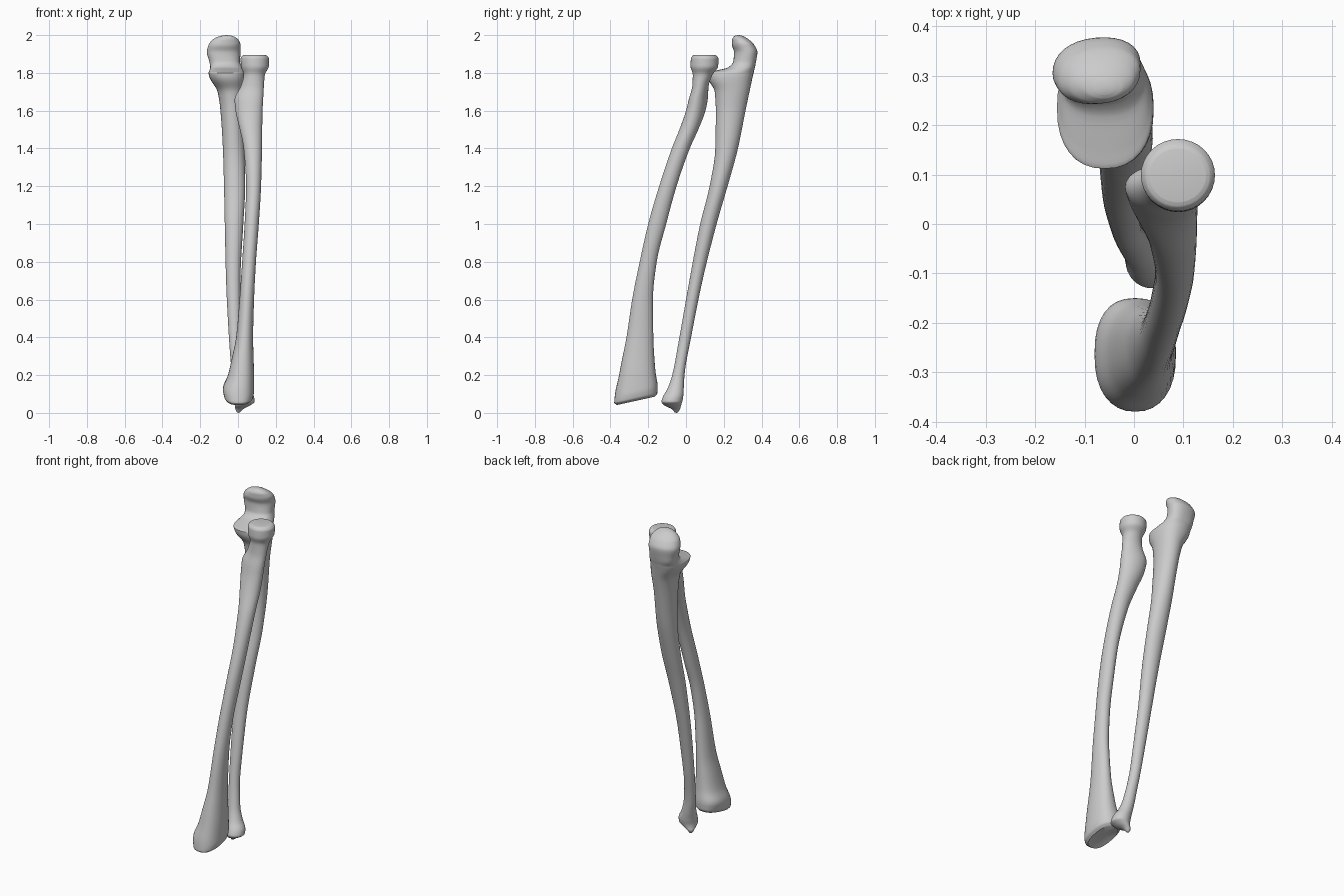
import bpy, bmesh, math

SIDES = 32
STEPS = 5  # rings between two listed sections


def slopes(t, v):
    """Shape-preserving tangents, so the interpolation never overshoots."""
    d = [(v[i + 1] - v[i]) / (t[i + 1] - t[i]) for i in range(len(t) - 1)]
    m = [d[0]]
    for a, b in zip(d, d[1:]):
        m.append(2 * a * b / (a + b) if a * b > 0 else 0)
    return m + [d[-1]]


def resample(rows):
    """Smoothly interpolate the sections along z."""
    t = [r[0] for r in rows]
    cols = list(zip(*rows))
    tang = [slopes(t, c) for c in cols]
    out = []
    for i in range(len(rows) - 1):
        h = t[i + 1] - t[i]
        for k in range(STEPS):
            s = k / STEPS
            a, b = 2 * s**3 - 3 * s**2 + 1, s**3 - 2 * s**2 + s
            c, d = 3 * s**2 - 2 * s**3, s**3 - s**2
            out.append([a * v[i] + b * h * m[i] + c * v[i + 1] + d * h * m[i + 1]
                        for v, m in zip(cols, tang)])
    return out + [list(rows[-1])]


def bone(name, rows, dip_low, dip_high, warp=None):
    """Loft rounded sections: z, x min, x max, y min, y max, skew, squareness."""
    bm = bmesh.new()
    rings = []
    for z, x0, x1, y0, y1, skew, n in resample(rows):
        ring = []
        for i in range(SIDES):
            a = 2 * math.pi * i / SIDES
            c, s = math.cos(a), math.sin(a + skew)
            x = (x0 + x1) / 2 + (x1 - x0) / 2 * math.copysign(abs(c) ** (2 / n), c)
            y = (y0 + y1) / 2 + (y1 - y0) / 2 * math.copysign(abs(s) ** (2 / n), s)
            ring.append(bm.verts.new((x, y, warp(x, y, z) if warp else z)))
        rings.append(ring)
    for r, q in zip(rings, rings[1:]):
        for i in range(SIDES):
            j = (i + 1) % SIDES
            bm.faces.new((r[i], r[j], q[j], q[i]))
    # end caps, dished where the joint surface is hollow
    for ring, dip in ((rings[0], dip_low), (rings[-1], dip_high)):
        mid = sum((v.co for v in ring), ring[0].co * 0) / SIDES
        mid.z += dip
        tip = bm.verts.new(mid)
        for i in range(SIDES):
            bm.faces.new((ring[i], ring[(i + 1) % SIDES], tip))
    bmesh.ops.recalc_face_normals(bm, faces=bm.faces)
    me = bpy.data.meshes.new(name)
    bm.to_mesh(me)
    bm.free()
    ob = bpy.data.objects.new(name, me)
    bpy.context.collection.objects.link(ob)
    bpy.context.view_layer.objects.active = ob
    ob.select_set(True)
    bpy.ops.object.shade_smooth_by_angle(angle=math.radians(50))
    ob.select_set(False)


# front forearm bone: flared wrist end, bowed shaft, round disc head
front_sections = [
    (0.065, -0.06, 0.06, -0.365, -0.165, 0, 2.4),
    (0.08, -0.073, 0.078, -0.38, -0.152, 0, 2.4),
    (0.12, -0.08, 0.085, -0.376, -0.15, 0, 2.4),
    (0.2, -0.053, 0.085, -0.356, -0.16, 0, 2.3),
    (0.3, -0.03, 0.082, -0.335, -0.168, 0, 2.2),
    (0.4, -0.01, 0.08, -0.315, -0.173, 0, 2.1),
    (0.6, 0.008, 0.085, -0.285, -0.175, 0, 2),
    (0.8, 0.022, 0.095, -0.245, -0.155, 0, 2),
    (1.0, 0.035, 0.11, -0.2, -0.105, 0, 2),
    (1.2, 0.043, 0.122, -0.142, -0.05, 0, 2),
    (1.4, 0.03, 0.127, -0.075, 0.02, 0, 2),
    (1.5, 0.01, 0.128, -0.035, 0.065, 0, 2),
    (1.6, -0.013, 0.13, 0.0, 0.103, -0.15, 2),
    (1.66, -0.018, 0.133, 0.015, 0.115, -0.2, 2),
    (1.73, 0.015, 0.137, 0.033, 0.12, -0.1, 2),
    (1.79, 0.03, 0.142, 0.036, 0.14, 0, 2),
    (1.835, 0.016, 0.163, 0.024, 0.17, 0, 2),
    (1.875, 0.014, 0.164, 0.026, 0.172, 0, 2),
    (1.89, 0.022, 0.155, 0.034, 0.162, 0, 2),
    (1.895, 0.032, 0.145, 0.045, 0.152, 0, 2),
]


def slanted_wrist(x, y, z):
    w = min(1, max(0, (0.25 - z) / 0.15))
    return z + w * (0.22 * (y + 0.26) + 2.5 * max(0, -0.02 - x) ** 2)


bone("front_forearm_bone", front_sections, 0.02, -0.012, slanted_wrist)

# rear forearm bone: small pointed wrist end, long shaft, hooked elbow end
rear_sections = [
    (0.003, -0.006, 0.01, -0.06, -0.042, 0, 2),
    (0.02, -0.014, 0.028, -0.075, -0.032, 0, 2),
    (0.04, -0.016, 0.065, -0.115, -0.026, 0, 2),
    (0.06, -0.017, 0.088, -0.13, -0.02, 0, 2),
    (0.085, -0.018, 0.085, -0.122, -0.015, 0, 2),
    (0.13, -0.022, 0.06, -0.097, -0.012, 0, 2),
    (0.2, -0.032, 0.037, -0.073, -0.008, 0, 2),
    (0.4, -0.048, 0.014, -0.035, 0.027, 0, 2),
    (0.7, -0.063, 0.013, 0.018, 0.087, 0, 2),
    (1.0, -0.07, 0.028, 0.075, 0.162, 0, 2),
    (1.2, -0.074, 0.038, 0.125, 0.22, 0, 2),
    (1.4, -0.08, 0.035, 0.155, 0.275, 0, 2),
    (1.6, -0.093, 0.03, 0.158, 0.315, 0, 2),
    (1.7, -0.108, 0.035, 0.152, 0.336, 0, 2.1),
    (1.775, -0.15, 0.04, 0.115, 0.352, 0, 2.3),
    (1.8, -0.156, 0.038, 0.112, 0.358, 0, 2.3),
    (1.81, -0.152, 0.032, 0.15, 0.36, 0, 2.4),
    (1.83, -0.147, 0.02, 0.225, 0.365, 0, 2.5),
    (1.86, -0.152, 0.011, 0.25, 0.371, 0.1, 2.4),
    (1.91, -0.165, 0.013, 0.254, 0.378, 0.15, 2.2),
]
# elbow tip, curving forward over the notch
rear_sections += [
    (1.95, -0.155, 0.013, 0.243, 0.36, 0.15, 2.2),
    (1.975, -0.135, 0.002, 0.244, 0.335, 0.1, 2.1),
    (1.992, -0.105, -0.02, 0.253, 0.308, 0, 2),
    (1.998, -0.08, -0.04, 0.262, 0.292, 0, 2),
]
bone("rear_forearm_bone", rear_sections, -0.003, 0.002)
